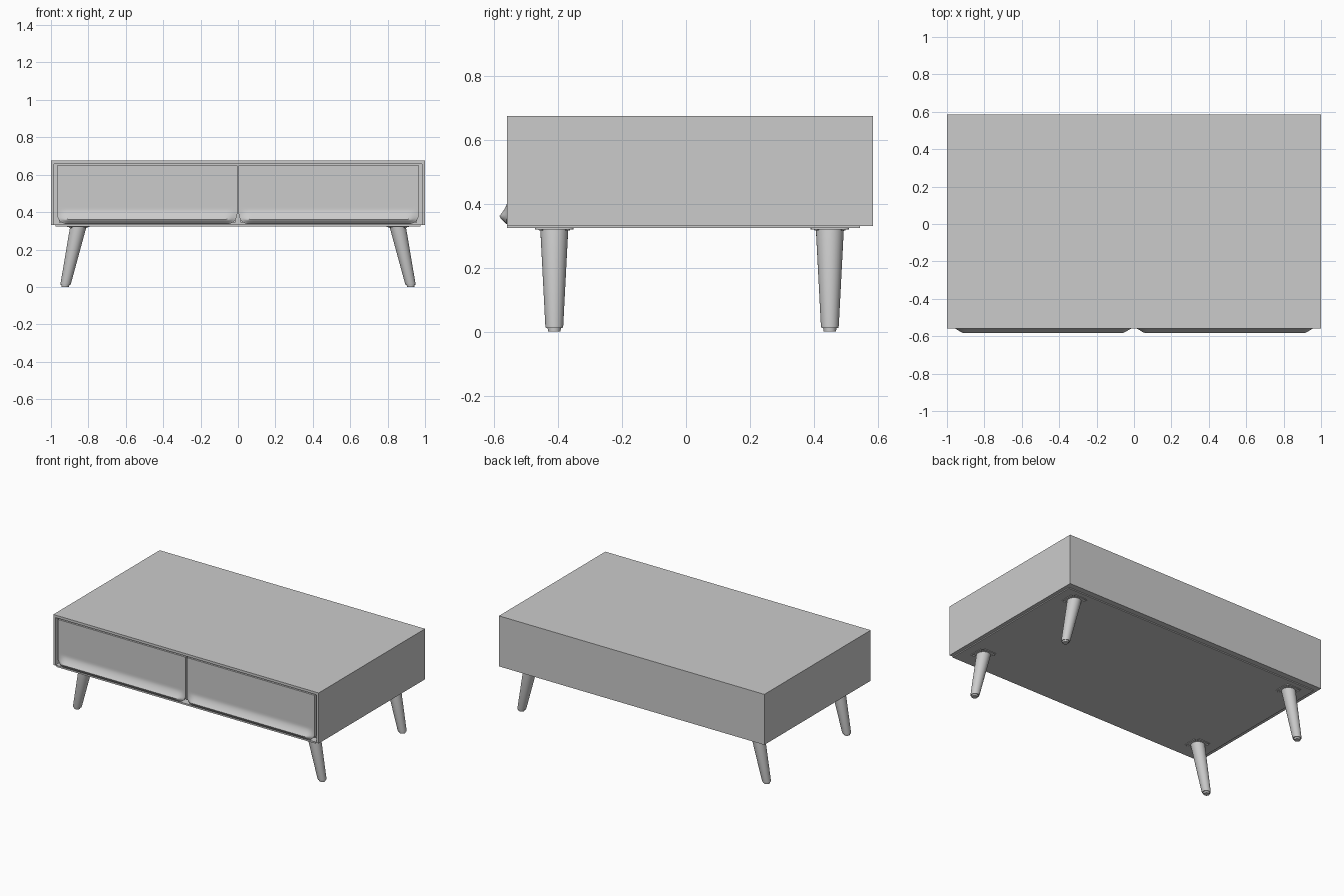
import bpy, bmesh, math

if "Cube" in bpy.data.objects:
    bpy.data.objects.remove(bpy.data.objects["Cube"])

grey = bpy.data.materials.new("light grey")
grey.diffuse_color = (0.6, 0.6, 0.6, 1)
grey.use_nodes = True
grey.node_tree.nodes["Principled BSDF"].inputs["Base Color"].default_value = grey.diffuse_color


def finish(bm, name, smooth=False):
    bmesh.ops.recalc_face_normals(bm, faces=bm.faces)
    me = bpy.data.meshes.new(name)
    bm.to_mesh(me)
    bm.free()
    me.materials.append(grey)
    ob = bpy.data.objects.new(name, me)
    bpy.context.collection.objects.link(ob)
    if smooth:
        bpy.ops.object.select_all(action='DESELECT')
        ob.select_set(True)
        bpy.context.view_layer.objects.active = ob
        bpy.ops.object.shade_smooth_by_angle(angle=math.radians(35))
    return ob


def add_box(bm, lo, hi):
    verts = bmesh.ops.create_cube(bm, size=1)["verts"]
    for v in verts:
        v.co = [hi[i] if v.co[i] > 0 else lo[i] for i in range(3)]


def box(name, lo, hi):
    bm = bmesh.new()
    add_box(bm, lo, hi)
    return finish(bm, name)


# Carcass: box with an open front
bm = bmesh.new()
add_box(bm, (-1, -0.56, 0.331), (1, 0.585, 0.675))
bm.faces.ensure_lookup_table()
front = min(bm.faces, key=lambda f: f.calc_center_median().y)
bmesh.ops.inset_region(bm, faces=[front], thickness=0.024)
for v in front.verts:
    if v.co.z < 0.5:
        v.co.z = 0.335
recess = bmesh.ops.extrude_discrete_faces(bm, faces=[front])["faces"][0]
for v in recess.verts:
    v.co.y = 0.55
finish(bm, "carcass")

# Underside panel
box("bottom_panel", (-0.975, -0.56, 0.324), (0.975, 0.545, 0.333))

# Drawer fronts: rounded lower corners and a pull lip swelling along the bottom
W, TOP, BOT, R = 0.964, 0.649, 0.336, 0.055
NX, NZ = 56, 28


def smooth01(t):
    t = max(0, min(1, t))
    return t * t * (3 - 2 * t)


def lip(z):
    if z > 0.36:
        return max(0, 1 - (z - 0.36) / 0.055) ** 1.7
    return (z - BOT) / (0.36 - BOT) * 0.85 + 0.15


def drawer_front(name, x0):
    bm = bmesh.new()
    grid = []
    for i in range(NX + 1):
        # columns gather toward the ends
        u = 0.5 - 0.5 * math.cos(math.pi * i / NX)
        d = min(u, 1 - u) * W
        low = BOT + (R - math.sqrt(R * R - (R - d) ** 2) if d < R else 0)
        col = []
        for j in range(NZ + 1):
            z = low + (TOP - low) * (j / NZ) ** 1.8
            y = -0.557 - 0.028 * lip(z) * smooth01(d / 0.06)
            col.append(bm.verts.new((x0 + u * W, y, z)))
        grid.append(col)
    for i in range(NX):
        for j in range(NZ):
            bm.faces.new((grid[i][j], grid[i + 1][j],
                          grid[i + 1][j + 1], grid[i][j + 1]))
    edge = [e for e in bm.edges if e.is_boundary]
    new = bmesh.ops.extrude_edge_only(bm, edges=edge)["geom"]
    for v in new:
        if isinstance(v, bmesh.types.BMVert):
            v.co.y = -0.52
    bmesh.ops.holes_fill(bm, edges=[e for e in bm.edges if e.is_boundary])
    finish(bm, name, True)


for side, x0 in (("left", -0.968), ("right", 0.004)):
    drawer_front(side + "_drawer_front", x0)
    box(side + "_drawer_box", (x0 + 0.01, -0.525, 0.345),
        (x0 + W - 0.01, 0.5, 0.635))


# Legs: tapered, splayed outward, with a small pad under each foot
RINGS = [(0.326, 0.853, 0.044), (0.018, 0.921, 0.028), (0.011, 0.9225, 0.026),
         (0.0105, 0.9225, 0.021), (0.0, 0.924, 0.019)]
SEG = 32


def leg(name, sx, cy):
    bm = bmesh.new()
    rings = [[bm.verts.new((sx * (cx + r * math.cos(k * math.tau / SEG)),
                            cy + r * math.sin(k * math.tau / SEG), z))
              for k in range(SEG)] for z, cx, r in RINGS]
    for a, b in zip(rings, rings[1:]):
        for k in range(SEG):
            n = (k + 1) % SEG
            bm.faces.new((a[k], a[n], b[n], b[k]))
    bm.faces.new(rings[0])
    bm.faces.new(rings[-1])
    finish(bm, name, True)


# Mounting plates with corner screws
def plate(name, cx, cy):
    bm = bmesh.new()
    h = 0.06
    add_box(bm, (cx - h, cy - h, 0.320), (cx + h, cy + h, 0.326))
    bmesh.ops.bevel(bm, geom=[e for e in bm.edges
                              if abs(e.verts[0].co.z - e.verts[1].co.z) > 0.001],
                    offset=0.02, segments=4, profile=0.5, affect='EDGES')
    for dx in (-1, 1):
        for dy in (-1, 1):
            made = bmesh.ops.create_cone(bm, cap_ends=True, segments=12,
                                         radius1=0.006, radius2=0.009, depth=0.006)
            bmesh.ops.translate(bm, verts=made["verts"],
                                vec=(cx + dx * 0.042, cy + dy * 0.042, 0.319))
    finish(bm, name, True)


for row, cy in (("front", -0.412), ("back", 0.45)):
    for side, sx in (("left", -1), ("right", 1)):
        leg(f"{row}_{side}_leg", sx, cy)
        plate(f"{row}_{side}_mounting_plate", sx * 0.853, cy)
